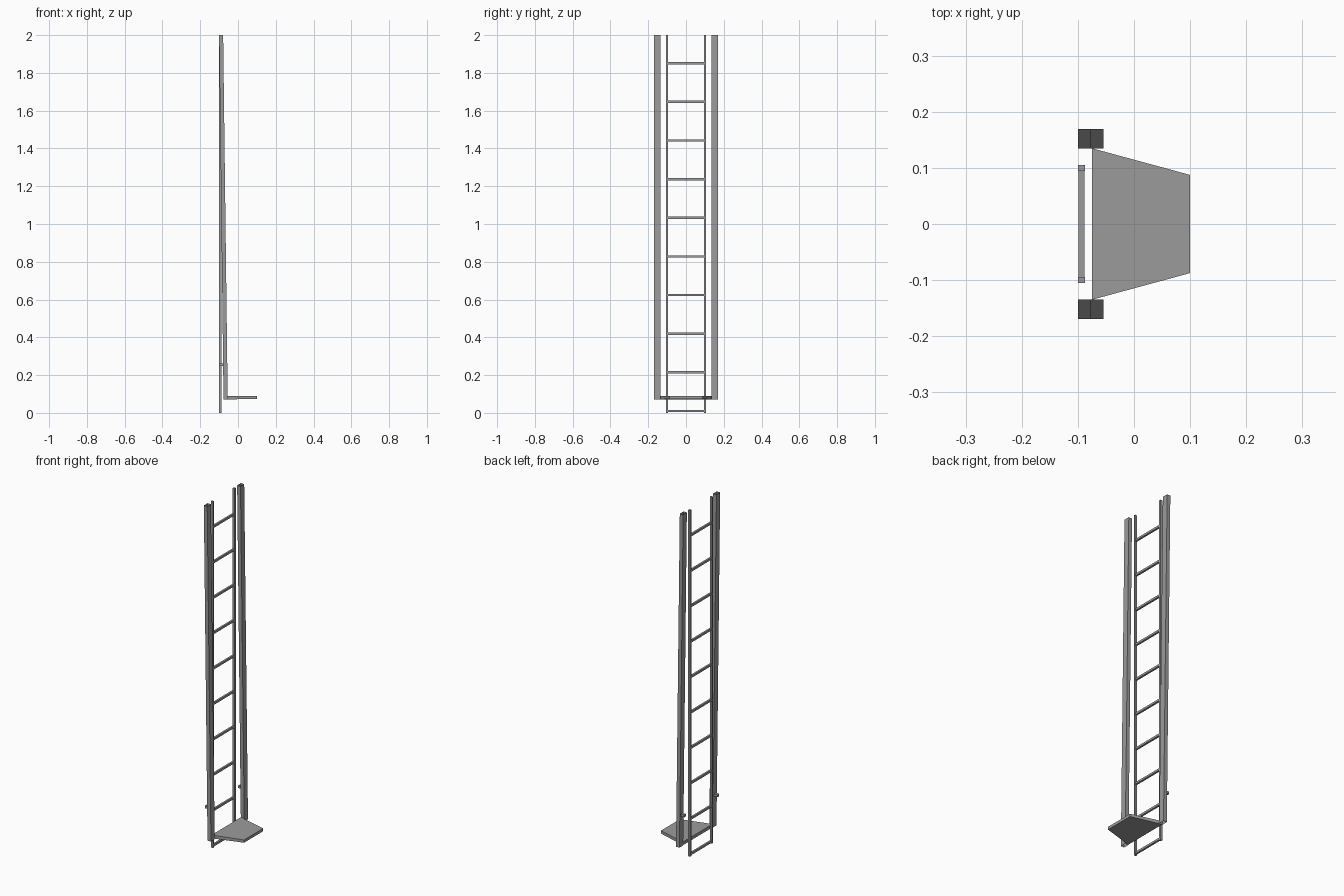
import bpy
import bmesh

cube = bpy.data.objects.get("Cube")
if cube:
    bpy.data.objects.remove(cube, do_unlink=True)

grey = bpy.data.materials.new("steel grey")
grey.use_nodes = True
colour = (0.33, 0.33, 0.33, 1)
grey.diffuse_color = colour
grey.node_tree.nodes["Principled BSDF"].inputs["Base Color"].default_value = colour


def prism(name, bottom, top, capped=True):
    """Solid, or open tube, joining two matching outlines."""
    bm = bmesh.new()
    low = [bm.verts.new(p) for p in bottom]
    high = [bm.verts.new(p) for p in top]
    n = len(low)
    for i in range(n):
        j = (i + 1) % n
        bm.faces.new((low[i], low[j], high[j], high[i]))
    if capped:
        bm.faces.new(low[::-1])
        bm.faces.new(high)
    mesh = bpy.data.meshes.new(name)
    bm.to_mesh(mesh)
    bm.free()
    mesh.materials.append(grey)
    obj = bpy.data.objects.new(name, mesh)
    bpy.context.collection.objects.link(obj)
    return obj


def rect(x0, x1, y0, y1, z):
    return [(x0, y0, z), (x1, y0, z), (x1, y1, z), (x0, y1, z)]


def box(name, x0, x1, y0, y1, z0, z1):
    return prism(name, rect(x0, x1, y0, y1, z0), rect(x0, x1, y0, y1, z1))


BACK = -0.1        # rear plane of the ladder
LADDER = -0.087    # front plane of the ladder

for side, label in ((-1, "front"), (1, "back")):
    # Ladder rail
    a, b = sorted((side * 0.0945, side * 0.1055))
    box(label + "_ladder_rail", BACK, LADDER, a, b, 0, 2)
    # Leaning hollow post, open at its ends
    a, b = sorted((side * 0.135, side * 0.169))
    prism(label + "_post", rect(-0.0765, -0.0545, a, b, 0.07),
          rect(BACK, -0.0786, a, b, 2), capped=False)
    # Small bracket behind the post
    a, b = sorted((side * 0.144, side * 0.16))
    box(label + "_bracket", BACK, -0.072, a, b, 0.248, 0.262)

# Rungs
for i in range(10):
    z = 0.0105 + i * 0.2045
    box(f"rung_{i + 1}", BACK + 0.001, LADDER - 0.001, -0.0945, 0.0945,
        z - 0.006, z + 0.006)


# Tapered platform
def plate(z_in, z_out):
    return [(-0.075, -0.135, z_in), (0.1, -0.0875, z_out),
            (0.1, 0.0875, z_out), (-0.075, 0.135, z_in)]


prism("platform", plate(0.071, 0.074), plate(0.09, 0.09))
